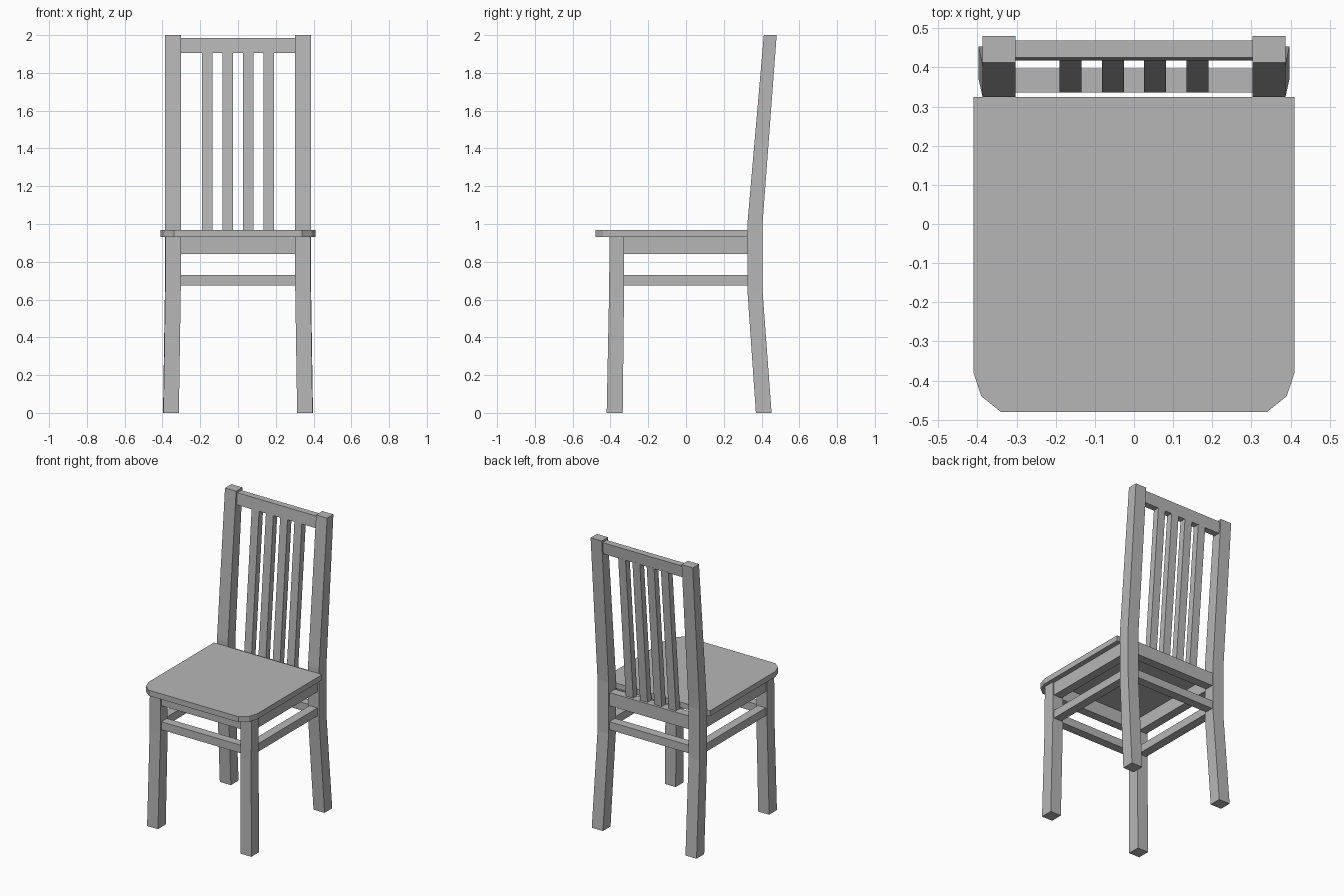
import bpy

if "Cube" in bpy.data.objects:
    bpy.data.objects.remove(bpy.data.objects["Cube"])

grey = bpy.data.materials.new("grey_wood")
grey.diffuse_color = (0.47, 0.47, 0.47, 1)
grey.use_nodes = True
grey.node_tree.nodes["Principled BSDF"].inputs["Base Color"].default_value = grey.diffuse_color


def loft(name, rings):
    """Closed solid through a stack of rings with equal point counts."""
    n = len(rings[0])
    verts = [p for r in rings for p in r]
    faces = [tuple(reversed(range(n))), tuple(range(len(verts) - n, len(verts)))]
    for k in range(len(rings) - 1):
        a, b = k * n, (k + 1) * n
        for i in range(n):
            j = (i + 1) % n
            faces.append((a + i, a + j, b + j, b + i))
    mesh = bpy.data.meshes.new(name)
    mesh.from_pydata(verts, [], faces)
    mesh.materials.append(grey)
    ob = bpy.data.objects.new(name, mesh)
    bpy.context.collection.objects.link(ob)
    return ob


def rect(x0, x1, y0, y1, z):
    return [(x0, y0, z), (x1, y0, z), (x1, y1, z), (x0, y1, z)]


def box(name, x0, x1, y0, y1, z0, z1, lean=0.0):
    """Box whose top is shifted by lean along y."""
    return loft(name, [rect(x0, x1, y0, y1, z0),
                       rect(x0, x1, y0 + lean, y1 + lean, z1)])


SLOPE = 0.085  # backward lean of the backrest per unit of height

# Legs: back posts bend at the seat and splay at the foot
for side, s in (("left", -1), ("right", 1)):
    def section(xi, xo, y0, y1, z):
        a, b = sorted((s * xi, s * xo))
        return rect(a, b, y0, y1, z)
    loft(side + "_back_post", [section(0.313, 0.397, 0.37, 0.453, 0),
                               section(0.303, 0.387, 0.325, 0.405, 0.65),
                               section(0.303, 0.387, 0.325, 0.405, 1.0),
                               section(0.303, 0.387, 0.412, 0.48, 2.0)])
    loft(side + "_front_leg", [section(0.313, 0.395, -0.42, -0.335, 0),
                               section(0.303, 0.385, -0.407, -0.328, 0.65),
                               section(0.303, 0.385, -0.405, -0.328, 0.93)])

# Seat with clipped front corners
half = [(0.34, -0.48), (0.39, -0.44), (0.41, -0.38), (0.41, 0.325)]
outline = half + [(-x, y) for x, y in reversed(half)]
loft("seat", [[(x, y, z) for x, y in outline] for z in (0.93, 0.968)])

# Aprons under the seat and stretchers below them
for kind, z0, z1 in (("apron", 0.84, 0.93), ("stretcher", 0.675, 0.73)):
    box("front_" + kind, -0.31, 0.31, -0.397, -0.337, z0, z1)
    box("back_" + kind, -0.31, 0.31, 0.336, 0.397, z0, z1)
    for side, s in (("left", -1), ("right", 1)):
        a, b = sorted((s * 0.315, s * 0.375))
        box(side + "_" + kind, a, b, -0.335, 0.332, z0, z1)

# Top rail and slats of the backrest
box("top_rail", -0.31, 0.31, 0.418, 0.462, 1.905, 1.985, lean=0.007)
for i, x in enumerate((-0.162, -0.054, 0.054, 0.162)):
    box("slat_%d" % (i + 1), x - 0.028, x + 0.028, 0.336, 0.38, 0.93, 1.91,
        lean=0.98 * SLOPE)
